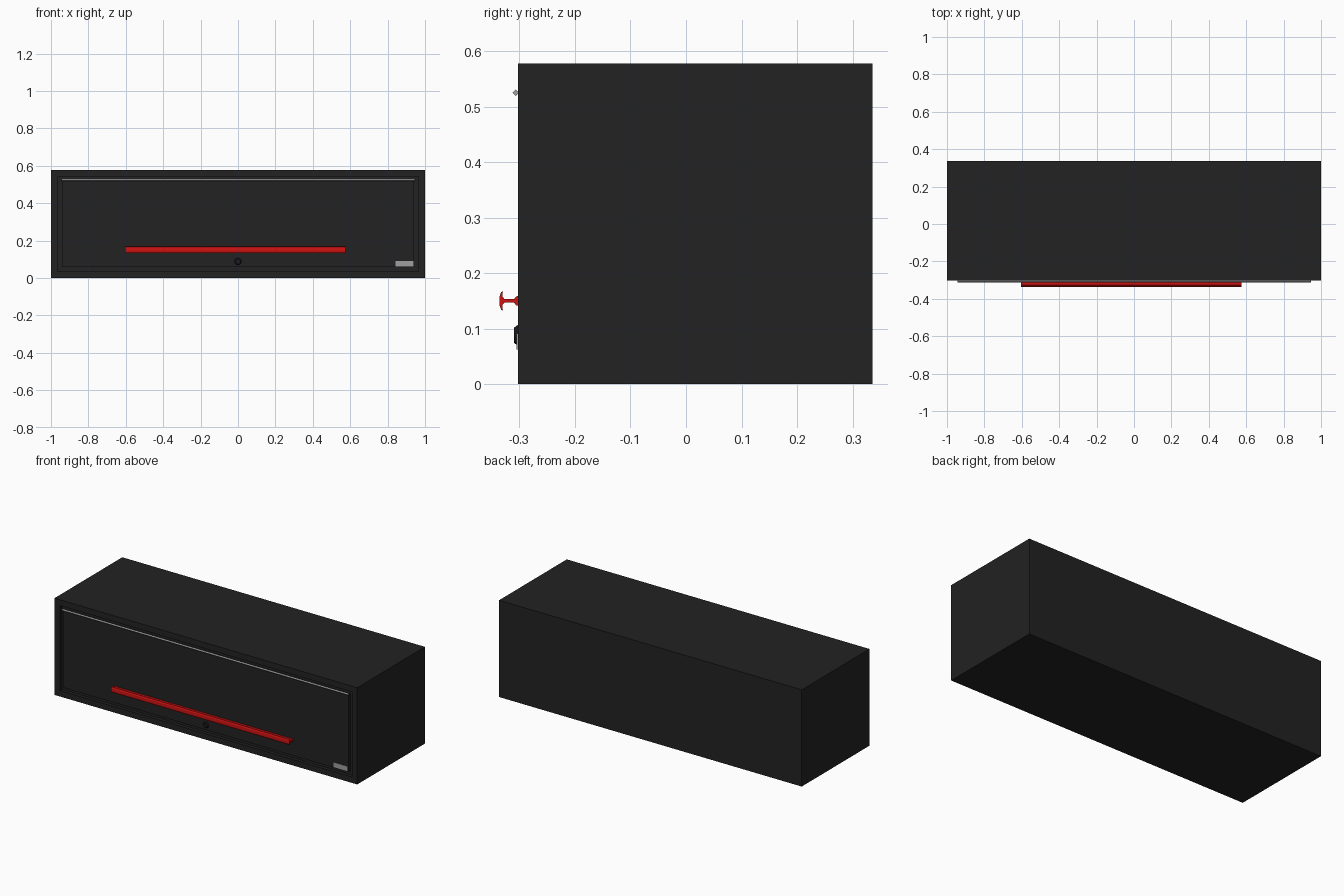
import bpy, bmesh, math
from mathutils import Matrix

if "Cube" in bpy.data.objects:
    bpy.data.objects.remove(bpy.data.objects["Cube"])

FRONT, BACK, HEIGHT = -0.303, 0.336, 0.578


def material(name, r, g, b):
    m = bpy.data.materials.new(name)
    m.use_nodes = True
    m.diffuse_color = (r, g, b, 1)
    m.node_tree.nodes["Principled BSDF"].inputs["Base Color"].default_value = (r, g, b, 1)
    return m


CHARCOAL = material("charcoal paint", 0.016, 0.016, 0.016)
BLACK = material("black lock", 0.009, 0.009, 0.009)
RED = material("red handle", 0.62, 0.006, 0.006)
STEEL = material("steel", 0.35, 0.35, 0.35)


def finish(name, bm, mat):
    bmesh.ops.recalc_face_normals(bm, faces=bm.faces)
    mesh = bpy.data.meshes.new(name)
    bm.to_mesh(mesh)
    bm.free()
    mesh.materials.append(mat)
    ob = bpy.data.objects.new(name, mesh)
    bpy.context.collection.objects.link(ob)
    return ob


def box_mesh(x0, x1, y0, y1, z0, z1):
    bm = bmesh.new()
    bmesh.ops.create_cube(bm, size=1)
    centre = Matrix.Translation(((x0 + x1) / 2, (y0 + y1) / 2, (z0 + z1) / 2))
    bm.transform(centre @ Matrix.Diagonal((x1 - x0, y1 - y0, z1 - z0, 1)))
    return bm


def rod(name, mat, r1, r2, depth, sides, place):
    bm = bmesh.new()
    bmesh.ops.create_cone(bm, cap_ends=True, segments=sides,
                          radius1=r1, radius2=r2, depth=depth)
    bm.transform(place)
    return finish(name, bm, mat)


# Cabinet shell with a shallow opening in the front
bm = box_mesh(-1, 1, FRONT, BACK, 0, HEIGHT)
front = min(bm.faces, key=lambda f: f.calc_center_median().y)
bmesh.ops.inset_region(bm, faces=[front], thickness=0.05)
pushed = bmesh.ops.extrude_face_region(bm, geom=[front])["geom"]
bmesh.ops.translate(bm, vec=(0, 0.02, 0),
                    verts=[v for v in pushed if isinstance(v, bmesh.types.BMVert)])
if front.is_valid:
    bm.faces.remove(front)
finish("cabinet_shell", bm, CHARCOAL)

# Flush door, leaving a narrow gap around it
finish("door", box_mesh(-0.941, 0.941, FRONT, FRONT + 0.02, 0.059, 0.519), CHARCOAL)

# Hinge rod along the top of the door
rod("hinge", STEEL, 0.006, 0.006, 1.89, 4,
    Matrix.Translation((0, FRONT - 0.004, 0.525)) @ Matrix.Rotation(math.pi / 2, 4, "Y"))

# Handle: half of a T-shaped section, mirrored and swept sideways
half = [(0.001, 0.009), (-0.003, 0.008), (-0.007, 0.003), (-0.024, 0.003),
        (-0.028, 0.008), (-0.027, 0.017), (-0.030, 0.016), (-0.033, 0.008)]
section = half + [(y, -z) for y, z in reversed(half)]
bm = bmesh.new()
face = bm.faces.new([bm.verts.new((-0.605, FRONT + y, 0.15 + z)) for y, z in section])
swept = bmesh.ops.extrude_face_region(bm, geom=[face])["geom"]
bmesh.ops.translate(bm, vec=(1.18, 0, 0),
                    verts=[v for v in swept if isinstance(v, bmesh.types.BMVert)])
finish("handle", bm, RED)

# Lock barrel with a key slot
rod("lock", BLACK, 0.019, 0.014, 0.007, 16,
    Matrix.Translation((0, FRONT - 0.003, 0.088)) @ Matrix.Rotation(math.pi / 2, 4, "X"))
finish("key_slot", box_mesh(-0.002, 0.002, FRONT - 0.007, FRONT - 0.006, 0.081, 0.095), CHARCOAL)

# Blank name plate in the lower corner
finish("name_plate", box_mesh(0.843, 0.938, FRONT - 0.002, FRONT + 0.001, 0.062, 0.091), STEEL)
